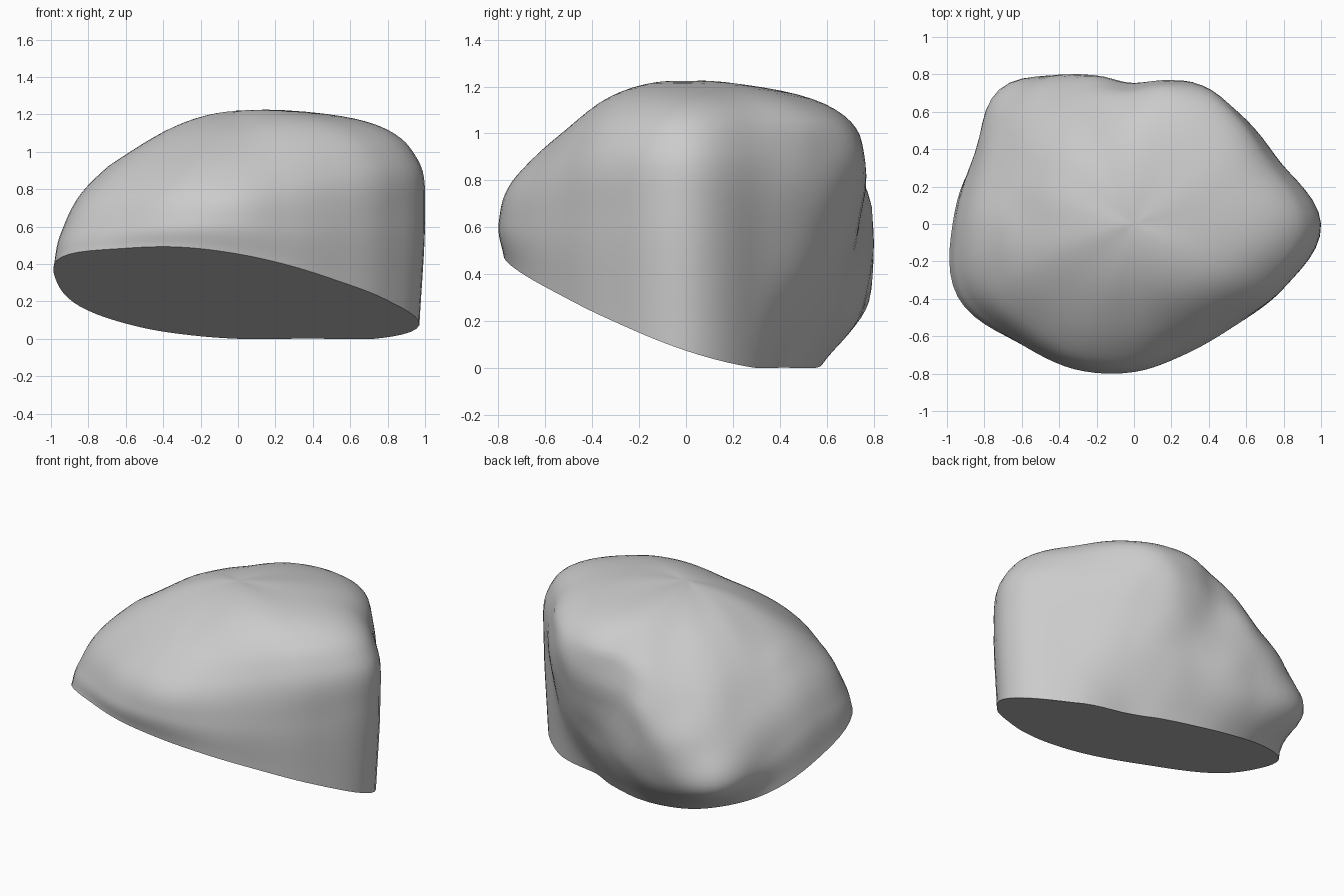
import bpy, bmesh, math
from mathutils import Vector, noise

cube = bpy.data.objects.get("Cube")
if cube:
    bpy.data.objects.remove(cube, do_unlink=True)

# Sixteen upright profiles, anticlockwise from +x:
# base radius, then (radius, height) of the belly, shoulder and crown
PROFILES = [
    (.97, 1.0, .65, .96, .96, .70, 1.16),
    (.785, .825, .50, .84, .92, .64, 1.185),
    (.57, .74, .40, .815, .91, .64, 1.16),
    (.53, .71, .38, .82, .88, .64, 1.125),
    (.55, .72, .34, .74, .85, .56, 1.14),
    (.63, .84, .29, .83, .69, .50, 1.11),
    (.77, 1.005, .30, .88, .63, .52, 1.06),
    (.91, .925, .40, .82, .69, .50, 1.06),
    (.97, .935, .55, .80, .81, .45, 1.10),
    (1.02, .98, .57, .84, .80, .47, 1.075),
    (.89, .875, .60, .765, .81, .45, 1.055),
    (.825, .835, .62, .745, .82, .43, 1.065),
    (.765, .79, .62, .72, .82, .40, 1.095),
    (.735, .745, .60, .68, .85, .42, 1.13),
    (.755, .765, .60, .71, .90, .48, 1.16),
    (.86, .875, .62, .84, .94, .58, 1.18),
]
SEGMENTS, STEPS = 96, 8
TOP = 1.245


def spline(a, b, c, d, t):
    """Smooth curve from b to c with neighbours a and d."""
    return b + (c - a) * (t / 2) + (a * 2 - b * 5 + c * 4 - d) * (t * t / 2) \
        + (b * 3 - a - c * 3 + d) * (t ** 3 / 2)


def profile_at(turn):
    """Blend the neighbouring profiles at a fraction of a full turn."""
    pos = turn * len(PROFILES)
    i = int(pos)
    near = [PROFILES[(i + k) % len(PROFILES)] for k in (-1, 0, 1, 2)]
    return [spline(*values, pos - i) for values in zip(*near)]


def cut_height(x, y):
    """Height of the slanted flat cut under the rock."""
    return max(0, .19 - .12 * x - .345 * y)


def column(turn):
    """Points of one upright curve, from the cut up to the top."""
    angle = turn * math.tau
    cx, cy = math.cos(angle), math.sin(angle)
    base, r1, z1, r2, z2, r3, z3 = profile_at(turn)
    keys = [Vector((base, cut_height(base * cx, base * cy))), Vector((r1, z1)),
            Vector((r2, z2)), Vector((r3, z3)), Vector((0, TOP))]
    keys = [keys[0] * 2 - keys[1]] + keys + [Vector((-r3, z3))]
    points = []
    for k in range(4):
        for s in range(STEPS):
            r, z = spline(*keys[k:k + 4], s / STEPS)
            p = Vector((r * cx, r * cy, z))
            # Rougher broken surface at the back
            rough = max(0, min(1, p.y * 2 - .4)) * min(1, (k * STEPS + s) / STEPS)
            p += Vector((cx, cy, 0)) * noise.noise(p * 5) * .015 * rough
            points.append(p)
    return points


# Rock body
bm = bmesh.new()
columns = [[bm.verts.new(p) for p in column(i / SEGMENTS)] for i in range(SEGMENTS)]
peak = bm.verts.new((0, 0, TOP))
for i, left in enumerate(columns):
    right = columns[(i + 1) % SEGMENTS]
    for j in range(len(left) - 1):
        bm.faces.new((left[j], right[j], right[j + 1], left[j + 1]))
    bm.faces.new((left[-1], right[-1], peak))
# Even out the creases that meet at the top
crown = [v for c in columns for v in c[STEPS * 5 // 2:]] + [peak]
for _ in range(40):
    bmesh.ops.smooth_vert(bm, verts=crown, factor=.5,
                          use_axis_x=False, use_axis_y=False, use_axis_z=True)
# Flat cut underneath
bm.faces.new([c[0] for c in reversed(columns)])
bmesh.ops.recalc_face_normals(bm, faces=bm.faces)

mesh = bpy.data.meshes.new("rock")
bm.to_mesh(mesh)
bm.free()
rock = bpy.data.objects.new("rock", mesh)
bpy.context.collection.objects.link(rock)

# Stone colour
stone = bpy.data.materials.new("grey stone")
stone.use_nodes = True
colour = (.6, .6, .6, 1)
stone.diffuse_color = colour
stone.node_tree.nodes["Principled BSDF"].inputs["Base Color"].default_value = colour
mesh.materials.append(stone)

bpy.ops.object.select_all(action="DESELECT")
rock.select_set(True)
bpy.context.view_layer.objects.active = rock
bpy.ops.object.shade_smooth_by_angle(angle=math.radians(40))
